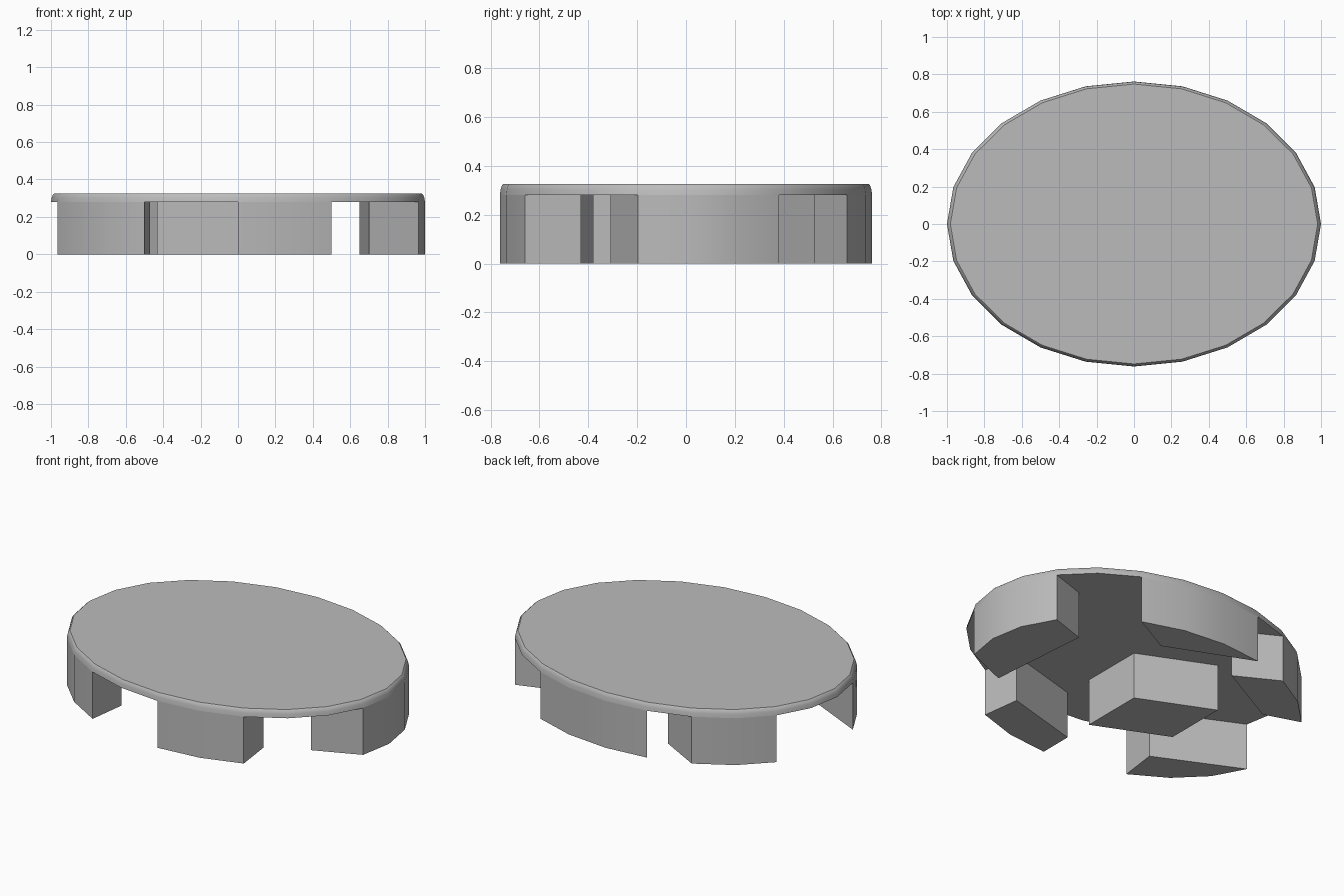
import bpy, bmesh, math

cube = bpy.data.objects.get("Cube")
if cube:
    bpy.data.objects.remove(cube, do_unlink=True)

DEPTH = 0.762      # half depth of the oval, half width is 1
PLATE_Z = 0.28     # underside of the cap

grey = bpy.data.materials.new("plain_grey")
grey.use_nodes = True
colour = (0.5, 0.5, 0.5, 1)
grey.diffuse_color = colour
grey.node_tree.nodes["Principled BSDF"].inputs["Base Color"].default_value = colour


def oval(degrees, scale=1.0):
    a = math.radians(degrees)
    return (scale * math.cos(a), scale * DEPTH * math.sin(a))


def arc(start, end):
    return [oval(d) for d in range(start, end + 1, 15)]


def loft(name, rings):
    """Join equal outlines, each a (points, z) pair, and cap both ends."""
    bm = bmesh.new()
    loops = [[bm.verts.new((x, y, z)) for x, y in pts] for pts, z in rings]
    for low, high in zip(loops, loops[1:]):
        for i in range(len(low)):
            j = (i + 1) % len(low)
            bm.faces.new((low[i], low[j], high[j], high[i]))
    bm.faces.new(loops[0][::-1])
    bm.faces.new(loops[-1])
    bmesh.ops.recalc_face_normals(bm, faces=bm.faces)
    mesh = bpy.data.meshes.new(name)
    bm.to_mesh(mesh)
    bm.free()
    mesh.materials.append(grey)
    obj = bpy.data.objects.new(name, mesh)
    bpy.context.collection.objects.link(obj)
    bpy.ops.object.select_all(action="DESELECT")
    obj.select_set(True)
    bpy.context.view_layer.objects.active = obj
    bpy.ops.object.shade_smooth_by_angle(angle=math.radians(31))
    return obj


# Oval cap with a softened upper rim
profile = [(1.0, PLATE_Z), (0.996, 0.302), (0.99, 0.318), (0.982, 0.325)]
loft("oval_cap", [([oval(d, s) for d in range(0, 360, 15)], z) for s, z in profile])

# Feet following the rim, each closed by its inner corners
feet = {
    "right_foot": arc(-15, 30) + [(0.65, 0.31), (0.70, -0.31)],
    "back_foot": arc(60, 105) + [(0.25, 0.525)],
    "back_left_foot": arc(120, 150) + [(-0.65, 0.31), (-0.25, 0.525)],
    "front_left_foot": arc(195, 240) + [(-0.47, -0.43)],
    "front_foot": arc(270, 300) + [(0.47, -0.43), (0, -0.56)],
    # Rhombic post with one corner on the centre
    "centre_post": [(0, 0), oval(150, 0.5), oval(210, 0.5), oval(270, 0.5)],
}
for name, outline in feet.items():
    loft(name, [(outline, 0), (outline, PLATE_Z)])
